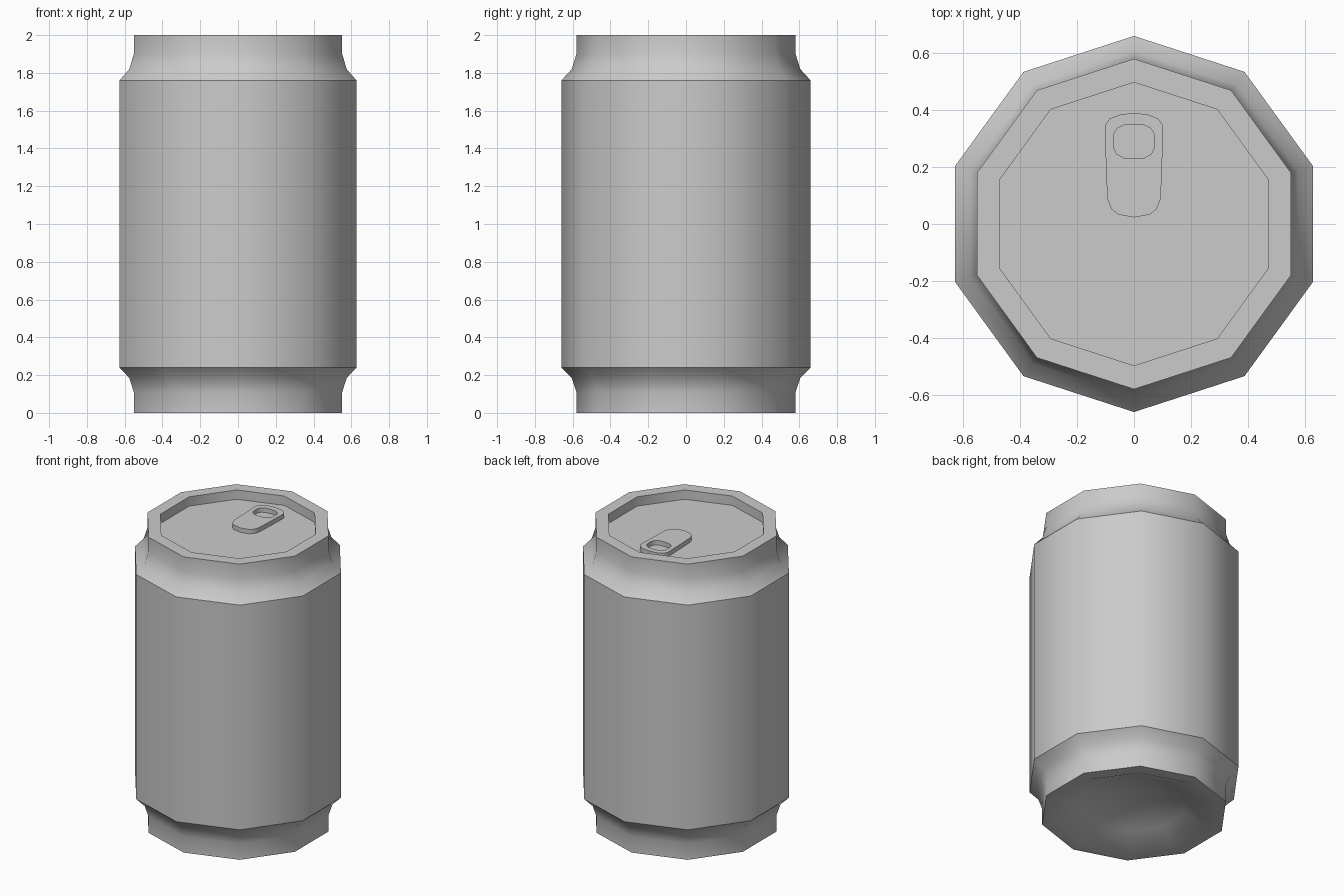
import bpy, bmesh
from math import sin, cos, pi, radians

if "Cube" in bpy.data.objects:
    bpy.data.objects.remove(bpy.data.objects["Cube"])

SIDES = 10


def smooth(obj):
    bpy.ops.object.select_all(action='DESELECT')
    obj.select_set(True)
    bpy.context.view_layer.objects.active = obj
    bpy.ops.object.shade_smooth_by_angle(angle=radians(40))


def lathe(name, profile):
    """Revolve (radius, z) points, listed so that faces look outward."""
    bm = bmesh.new()
    rings = []
    for r, z in profile:
        if r == 0:
            rings.append([bm.verts.new((0, 0, z))] * SIDES)
        else:
            angles = [pi / 2 + 2 * pi * i / SIDES for i in range(SIDES)]
            rings.append([bm.verts.new((r * cos(a), r * sin(a), z)) for a in angles])
    for low, high in zip(rings, rings[1:]):
        for i in range(SIDES):
            j = (i + 1) % SIDES
            corners = [low[i], low[j], high[j], high[i]]
            bm.faces.new(list(dict.fromkeys(corners)))
    mesh = bpy.data.meshes.new(name)
    bm.to_mesh(mesh)
    bm.free()
    obj = bpy.data.objects.new(name, mesh)
    bpy.context.collection.objects.link(obj)
    smooth(obj)
    return obj


# Can: domed underside, foot, shoulders, wall, neck, rim and recessed lid
lathe("can_body", [
    (0, 0.13), (0.17, 0.115), (0.34, 0.07), (0.495, 0),
    (0.58, 0), (0.58, 0.11), (0.605, 0.185), (0.66, 0.24),
    (0.66, 1.76), (0.605, 1.82), (0.58, 1.90), (0.58, 2.0),
    (0.497, 2.0), (0.497, 1.937), (0, 1.937)])

# Pull tab: mirrored half outlines, the second one cuts the finger hole
outer = [(0, .39), (.05, .384), (.085, .37), (.102, .345), (.102, .31), (.098, .2),
         (.094, .09), (.08, .053), (.055, .033), (0, .023)]
hole = [(0, .35), (.035, .348), (.06, .335), (.072, .312), (.072, .268),
        (.06, .245), (.035, .232), (0, .23)]
curve = bpy.data.curves.new("pull_tab", 'CURVE')
curve.dimensions = '2D'
curve.fill_mode = 'BOTH'
curve.extrude = 0.015
for half in (outer, hole):
    points = half + [(-x, y) for x, y in half[-2:0:-1]]
    spline = curve.splines.new('POLY')
    spline.points.add(len(points) - 1)
    for p, (x, y) in zip(spline.points, points):
        p.co = (x, y, 0, 1)
    spline.use_cyclic_u = True
tab = bpy.data.objects.new("pull_tab", curve)
tab.location.z = 1.952
bpy.context.collection.objects.link(tab)
bpy.ops.object.select_all(action='DESELECT')
tab.select_set(True)
bpy.context.view_layer.objects.active = tab
bpy.ops.object.convert(target='MESH')
smooth(bpy.context.view_layer.objects.active)
